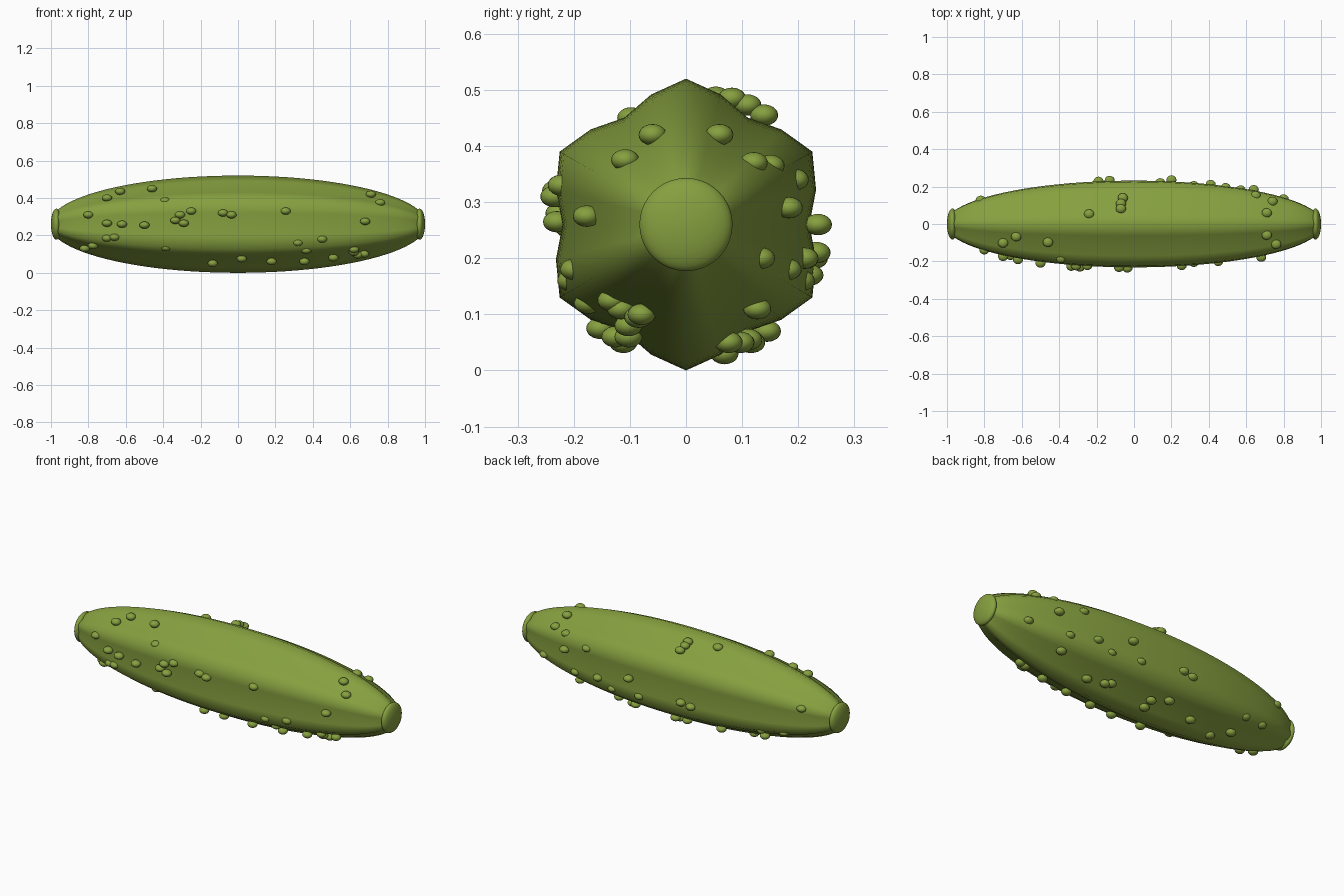
import bpy, bmesh, math
from mathutils import Matrix, Vector

cube = bpy.data.objects.get("Cube")
if cube:
    bpy.data.objects.remove(cube)

MID = 0.26          # height of the long axis
SPAN = 1.01         # half length of the body ellipse
TIP = 0.993         # where the body is cut off

green = bpy.data.materials.new("cucumber_green")
green.use_nodes = True
green.diffuse_color = (0.24, 0.35, 0.05, 1)
green.node_tree.nodes["Principled BSDF"].inputs["Base Color"].default_value = green.diffuse_color


def taper(x):
    return math.sqrt(max(0, 1 - (x / SPAN) ** 2))


def finish(bm, name):
    mesh = bpy.data.meshes.new(name)
    bmesh.ops.recalc_face_normals(bm, faces=bm.faces)
    for f in bm.faces:
        f.smooth = len(f.verts) < 5
    bm.to_mesh(mesh)
    bm.free()
    mesh.materials.append(green)
    obj = bpy.data.objects.new(name, mesh)
    bpy.context.collection.objects.link(obj)
    return obj


def add_ellipsoid(bm, centre, radii, segs=20, rings=12):
    m = Matrix.Translation(centre) @ Matrix.Diagonal((*radii, 1))
    bmesh.ops.create_uvsphere(bm, u_segments=segs, v_segments=rings, radius=1, matrix=m)


# Body: six-ridged section lofted along an ellipse
SIDES, STEPS = 24, 48
bm = bmesh.new()
loops = []
for i in range(STEPS + 1):
    x = -TIP * math.cos(math.pi * i / STEPS)
    ring = []
    for k in range(SIDES):
        a = math.tau * k / SIDES
        r = (0.24 + 0.02 * math.cos(6 * a)) * taper(x)
        ring.append(bm.verts.new((x, r * math.sin(a), MID + r * math.cos(a))))
    loops.append(ring)
for p, q in zip(loops, loops[1:]):
    for k in range(SIDES):
        n = (k + 1) % SIDES
        bm.faces.new((p[k], p[n], q[n], q[k]))
bm.faces.new(loops[0])
bm.faces.new(loops[-1])
finish(bm, "body")

# Rounded end caps
for side, name in ((1, "left_end_cap"), (-1, "right_end_cap")):
    bm = bmesh.new()
    add_ellipsoid(bm, (side * 0.971, 0, MID), (0.029, 0.083, 0.083), 32, 20)
    finish(bm, name)

# Bumps: position along the body and height, for each flank
front = [(-.8, .31), (-.7, .4), (-.63, .435), (-.46, .45), (-.39, .385), (-.31, .31),
         (-.335, .28), (-.25, .33), (-.29, .265), (-.08, .32), (-.035, .31), (.255, .33),
         (.71, .42), (.76, .375), (.68, .275), (-.7, .265), (-.62, .26), (-.5, .255),
         (-.7, .185), (-.66, .19), (-.82, .13), (-.775, .145), (-.385, .135),
         (-.135, .05), (.02, .075), (.18, .06), (.32, .16), (.365, .12), (.45, .18),
         (.355, .06), (.51, .08), (.62, .11), (.62, .125), (.64, .095), (.675, .1)]
back = [(-.24, .487), (-.07, .485), (-.07, .473), (-.06, .455), (.71, .42), (.74, .37),
        (.2, .26), (.14, .17), (.32, .16), (.41, .2), (.49, .34), (.57, .18), (.58, .11),
        (.64, .29), (.65, .365), (.8, .2), (-.13, .21), (-.19, .2), (.37, .05), (.27, .05),
        (.24, .055), (-.015, .05), (-.11, .07), (-.01, .03), (-.29, .05), (-.46, .05),
        (-.56, .08), (-.59, .15), (-.715, .16), (-.82, .32)]
for flank, name, spots in ((-1, "front_bumps", front), (1, "back_bumps", back)):
    bm = bmesh.new()
    for x, z in spots:
        y = math.sqrt(max(0, (0.24 * taper(x)) ** 2 - (z - MID) ** 2))
        add_ellipsoid(bm, Vector((x, flank * y, z)), (0.027, 0.025, 0.019))
    finish(bm, name)
